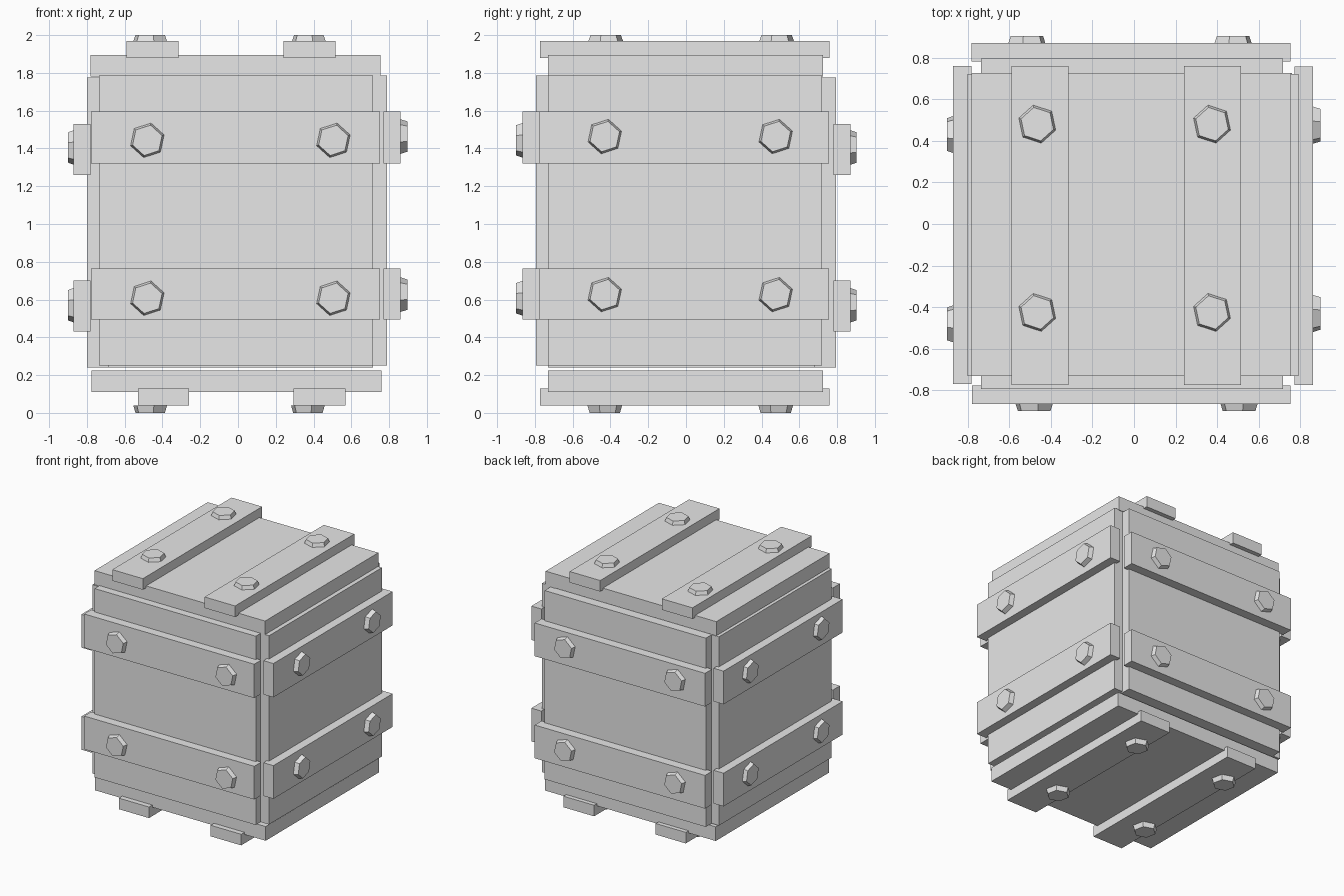
import bpy, bmesh
from math import cos, sin, radians
from mathutils import Vector

default = bpy.data.objects.get("Cube")
if default:
    bpy.data.objects.remove(default, do_unlink=True)

grey = bpy.data.materials.new("plain_grey")
grey.use_nodes = True
grey.diffuse_color = (0.8, 0.8, 0.8, 1)
grey.node_tree.nodes["Principled BSDF"].inputs["Base Color"].default_value = (0.8, 0.8, 0.8, 1)

X, Y, Z = Vector((1, 0, 0)), Vector((0, 1, 0)), Vector((0, 0, 1))


def frustum(name, frame, inner, outer, d0, d1):
    """Solid between two matching outlines, at depths d0 and d1 along the side's normal."""
    u, v = frame
    n = u.cross(v)
    bm = bmesh.new()
    low = [bm.verts.new(u * a + v * b + n * d0) for a, b in inner]
    high = [bm.verts.new(u * a + v * b + n * d1) for a, b in outer]
    bm.faces.new(low[::-1])
    bm.faces.new(high)
    for i in range(len(low)):
        j = (i + 1) % len(low)
        bm.faces.new((low[i], low[j], high[j], high[i]))
    mesh = bpy.data.meshes.new(name)
    bm.to_mesh(mesh)
    bm.free()
    mesh.materials.append(grey)
    obj = bpy.data.objects.new(name, mesh)
    bpy.context.collection.objects.link(obj)
    return obj


def board(name, frame, us, vs, top, thick):
    outline = [(us[0], vs[0]), (us[1], vs[0]), (us[1], vs[1]), (us[0], vs[1])]
    frustum(name, frame, outline, outline, top - thick, top)


def bolt(name, frame, cu, cv, base, tip, turn):
    def ring(r):
        return [(cu + r * cos(radians(turn + 60 * k)),
                 cv + r * sin(radians(turn + 60 * k))) for k in range(6)]
    frustum(name, frame, ring(0.094), ring(0.082), base - 0.002, tip)


def side(name, frame, panel, depth, strips, strip_top, bolts_u, bolts_v, tip, turn=18):
    board(name + "_panel", frame, *panel, depth, 0.115)
    for i, (us, vs) in enumerate(strips, 1):
        board(f"{name}_strip_{i}", frame, us, vs, strip_top, 0.09)
    spots = [(a, b) for a in bolts_u for b in bolts_v]
    for i, (a, b) in enumerate(spots, 1):
        bolt(f"{name}_bolt_{i}", frame, a, b, strip_top, tip, turn)


# Strip heights on the two pairs of upright sides
high_pair = [(1.32, 1.595), (0.495, 0.765)]
low_pair = [(1.26, 1.53), (0.43, 0.70)]


def across(us, heights):
    return [(us, h) for h in heights]


# Upright sides: horizontal strips
side("front", (X, Z), ((-0.735, 0.715), (0.25, 1.785)), 0.793,
     across((-0.778, 0.752), high_pair), 0.866, (-0.48, 0.505), (1.443, 0.607), 0.90)
side("left", (Y, Z), ((-0.73, 0.72), (0.25, 1.785)), 0.79,
     across((-0.775, 0.757), high_pair), 0.861, (-0.43, 0.475), (1.463, 0.626), 0.897)
side("back", (-X, Z), ((-0.715, 0.735), (0.24, 1.775)), 0.795,
     across((-0.752, 0.78), low_pair), 0.87, (-0.476, 0.515), (1.405, 0.57), 0.903)
side("right", (-Y, Z), ((-0.72, 0.73), (0.24, 1.775)), 0.80,
     across((-0.76, 0.77), low_pair), 0.87, (-0.43, 0.48), (1.405, 0.57), 0.90)

# Lid and base: strips running front to back
side("top", (X, Y), ((-0.78, 0.755), (-0.73, 0.725)), 1.895,
     [((-0.59, -0.315), (-0.773, 0.76)), ((0.24, 0.515), (-0.773, 0.76))],
     1.97, (-0.465, 0.375), (0.48, -0.425), 2.0, -18)
side("bottom", (X, -Y), ((-0.775, 0.76), (-0.725, 0.73)), -0.11,
     [((-0.53, -0.26), (-0.76, 0.773)), ((0.295, 0.57), (-0.76, 0.773))],
     -0.038, (-0.465, 0.37), (0.43, -0.475), 0.0)
